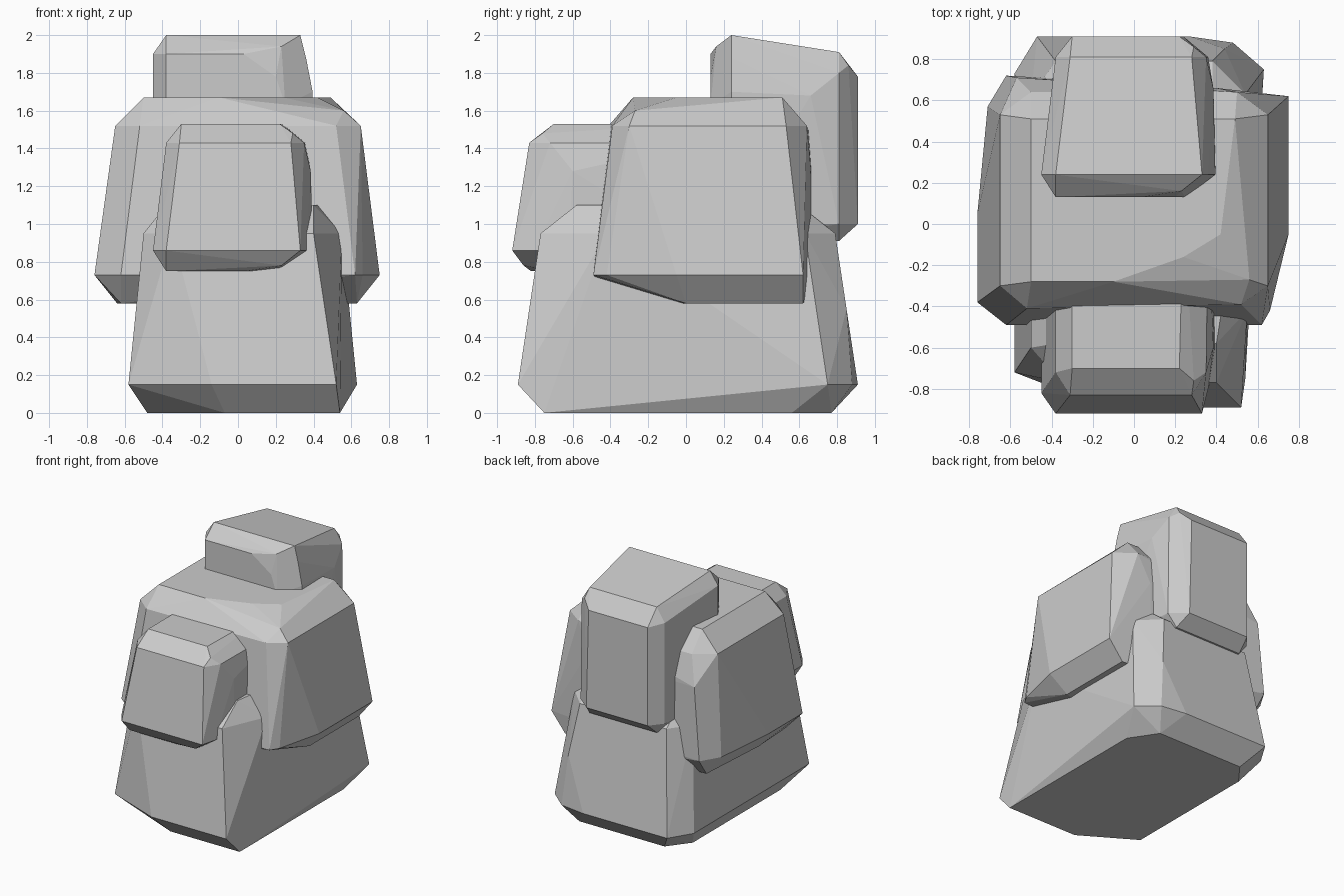
import bpy, bmesh, math
from mathutils import Matrix


def boulder(name, corners, matrix=Matrix.Identity(4)):
    """Flat-faced stone: the convex hull of its chamfer corners."""
    bm = bmesh.new()
    for c in corners:
        bm.verts.new(c)
    res = bmesh.ops.convex_hull(bm, input=bm.verts)
    loose = [v for v in bm.verts if not v.link_faces]
    bmesh.ops.delete(bm, geom=loose, context='VERTS')
    bmesh.ops.dissolve_limit(bm, angle_limit=math.radians(2),
                             verts=bm.verts, edges=bm.edges)
    bmesh.ops.transform(bm, matrix=matrix, verts=bm.verts)
    bmesh.ops.recalc_face_normals(bm, faces=bm.faces)
    mesh = bpy.data.meshes.new(name)
    bm.to_mesh(mesh)
    bm.free()
    obj = bpy.data.objects.new(name, mesh)
    bpy.context.collection.objects.link(obj)
    return obj


def at(z, *xy):
    """Corners that share one height."""
    return [(x, y, z) for x, y in xy]


# Base boulder: broad foot, chamfered ring, tapering upper rim
boulder("base_boulder",
        at(0, (0.54, -0.75), (-0.07, -0.75), (-0.48, -0.5), (-0.48, 0.6),
           (-0.35, 0.77), (0.40, 0.77), (0.54, 0.56))
        + at(0.15, (-0.58, -0.72), (-0.14, -0.89), (0.52, -0.89),
             (0.63, 0.75), (0.48, 0.88), (0.27, 0.91), (-0.47, 0.91),
             (-0.58, 0.73))
        + at(0.55, (0.56, 0.72), (0.44, 0.85), (-0.42, 0.85))
        + at(0.95, (-0.50, -0.6), (-0.35, -0.77), (0.40, -0.77),
             (0.55, -0.42), (0.54, 0.63), (0.38, 0.79), (-0.38, 0.79),
             (-0.50, 0.62))
        + at(1.1, (-0.38, -0.58), (0.40, -0.58), (0.42, -0.45),
             (0.38, 0.6), (-0.38, 0.6)))

# Middle boulder: the widest, lying across the base
boulder("middle_boulder",
        at(0.58, (-0.64, 0.0), (-0.60, 0.60), (0.63, 0.62), (0.63, 0.0),
           (-0.62, -0.36))
        + at(0.66, (0.64, -0.15))
        + at(0.73, (-0.76, -0.38), (-0.62, -0.49), (0.62, -0.49),
             (0.66, -0.42), (0.75, -0.05), (0.75, 0.62), (0.39, 0.66),
             (-0.62, 0.72), (-0.71, 0.57), (-0.76, 0.05))
        + at(1.3, (-0.57, 0.71), (0.40, 0.66))
        + at(1.52, (-0.65, -0.30), (-0.52, -0.41), (0.52, -0.39),
             (0.65, -0.30), (0.65, 0.53), (0.50, 0.64), (-0.50, 0.64),
             (-0.65, 0.53))
        + at(1.6, (0.56, -0.27))
        + at(1.67, (-0.50, -0.28), (-0.1, -0.28), (0.24, -0.16),
             (0.42, -0.05), (0.49, 0.51), (-0.50, 0.51)))

# Small boulder, used twice: once in front and once tipped back on top
small = (at(0.75, (-0.38, -0.82), (0.03, -0.82), (0.20, -0.70),
            (0.25, -0.55), (0.25, 0.08), (-0.38, 0.08))
         + at(0.78, (0.23, -0.86))
         + at(0.86, (-0.45, -0.82), (-0.38, -0.92), (0.33, -0.92),
              (0.36, -0.80), (0.395, -0.62), (0.40, 0.08), (0.33, 0.18),
              (-0.38, 0.18), (-0.45, 0.08))
         + at(1.28, (0.385, -0.60))
         + at(1.43, (-0.38, -0.72), (-0.31, -0.83), (0.28, -0.83),
              (0.35, -0.72), (0.36, 0.08), (0.28, 0.17), (-0.31, 0.17),
              (-0.38, 0.08))
         + at(1.48, (0.29, -0.76))
         + at(1.53, (-0.30, -0.70), (0.22, -0.70), (0.24, 0.08),
              (-0.30, 0.08)))
boulder("front_boulder", small)
boulder("top_boulder", small,
        Matrix.Translation((0, -0.62, 1.08))
        @ Matrix.Rotation(math.radians(-90), 4, 'X'))
